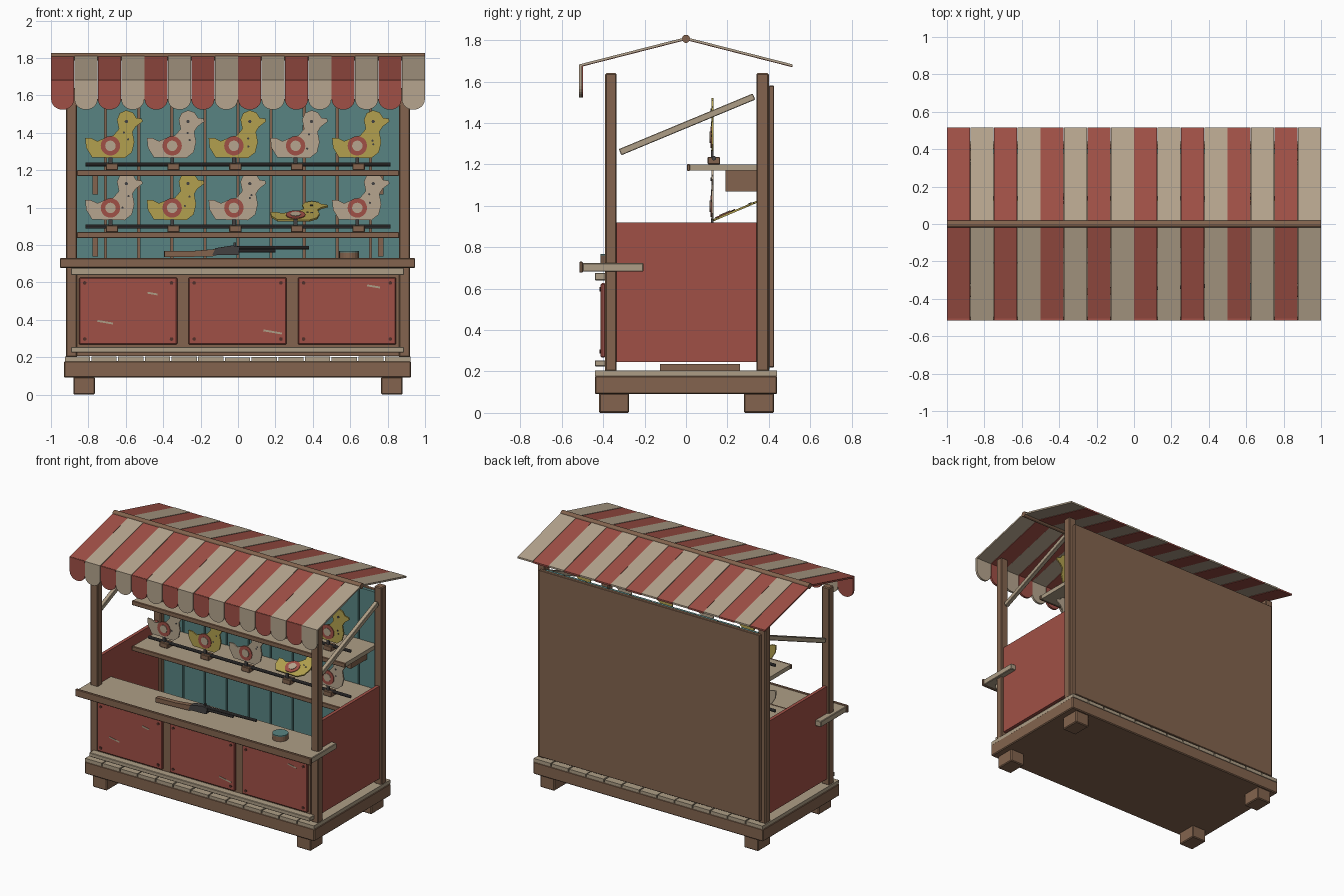
import bpy, bmesh, math, random
from mathutils import Matrix, Vector

random.seed(4)
cube = bpy.data.objects.get("Cube")
if cube:
    bpy.data.objects.remove(cube, do_unlink=True)


def material(name, r, g, b):
    lin = [((c / 255 + 0.055) / 1.055) ** 2.4 for c in (r, g, b)] + [1]
    m = bpy.data.materials.new(name)
    m.use_nodes = True
    m.diffuse_color = lin
    m.node_tree.nodes["Principled BSDF"].inputs["Base Color"].default_value = lin
    return m


BROWN = material("brown wood", 131, 100, 78)
TAN = material("pale wood", 174, 158, 134)
RED = material("faded red", 160, 80, 70)
CREAM = material("cream canvas", 182, 165, 142)
TEAL = material("teal paint", 88, 132, 130)
YELLOW = material("mustard yellow", 178, 160, 78)
METAL = material("dark metal", 68, 66, 66)
RUST = material("dark rust", 84, 48, 42)


def finish(name, bm, mat, bevel=0.0):
    bmesh.ops.recalc_face_normals(bm, faces=bm.faces)
    me = bpy.data.meshes.new(name)
    bm.to_mesh(me)
    bm.free()
    me.materials.append(mat)
    ob = bpy.data.objects.new(name, me)
    bpy.context.collection.objects.link(ob)
    if bevel:
        mod = ob.modifiers.new("soft edges", "BEVEL")
        mod.width = bevel
        mod.segments = 1
    return ob


def box(name, x, y, z, mat, bevel=0.0):
    """Box from (min, max) ranges on each axis."""
    bm = bmesh.new()
    bmesh.ops.create_cube(bm, size=1)
    for v in bm.verts:
        v.co = [r[0] if c < 0 else r[1] for c, r in zip(v.co, (x, y, z))]
    return finish(name, bm, mat, bevel)


def mirrored_box(name, x, y, z, mat, bevel=0.0):
    box("left_" + name, x, y, z, mat, bevel)
    box("right_" + name, (-x[1], -x[0]), y, z, mat, bevel)


def cylinder(name, centre, radius, length, axis, mat, sides=16):
    bm = bmesh.new()
    bmesh.ops.create_cone(bm, cap_ends=True, segments=sides, radius1=radius,
                          radius2=radius, depth=length)
    turn = Vector((0, 0, 1)).rotation_difference(Vector(axis)).to_matrix().to_4x4()
    bm.transform(Matrix.Translation(centre) @ turn)
    return finish(name, bm, mat)


def plate(name, points, thick, mat, move):
    """Outline in x and z, thickened along y, then placed by a matrix."""
    bm = bmesh.new()
    face = bm.faces.new([bm.verts.new((px, -thick / 2, pz)) for px, pz in points])
    new = bmesh.ops.extrude_face_region(bm, geom=[face])["geom"]
    bmesh.ops.translate(bm, vec=(0, thick, 0),
                        verts=[g for g in new if isinstance(g, bmesh.types.BMVert)])
    bm.transform(move)
    return finish(name, bm, mat)


# Base, feet and floor
for y in ((-0.42, -0.275), (0.28, 0.425)):
    mirrored_box("foot", (0.765, 0.88), y, (0, 0.095), BROWN, 0.006)
box("base_beam", (-0.93, 0.925), (-0.44, 0.44), (0.09, 0.18), BROWN, 0.006)
step = 1.855 / 13
for i in range(13):
    x = -0.93 + i * step
    box("floor_plank", (x + 0.004, x + step - 0.004), (-0.44, 0.44),
        (0.178, 0.205 - random.random() * 0.006), TAN)
box("floor_mat", (-0.4, 0.4), (-0.125, 0.26), (0.205, 0.237), BROWN)

# Posts, side panels, braces
for y in ((-0.39, -0.335), (0.34, 0.4)):
    mirrored_box("post", (0.86, 0.92), y, (0.2, 1.64), BROWN, 0.006)
mirrored_box("side_panel", (0.878, 0.902), (-0.335, 0.34), (0.245, 0.92), RED)
for side, name in ((1, "left_brace"), (-1, "right_brace")):
    brace = box(name, (-0.015, 0.015), (-0.35, 0.35), (-0.016, 0.016), TAN, 0.003)
    brace.location = (side * 0.89, 0.005, 1.393)
    brace.rotation_euler.x = math.atan2(0.27, 0.65)

# Back wall: outer board and painted planks
box("back_board", (-0.89, 0.89), (0.4, 0.425), (0.22, 1.58), BROWN, 0.003)
for i in range(10):
    x = -0.885 + i * 0.177
    box("back_plank", (x + 0.006, x + 0.171), (0.378, 0.402), (0.21, 1.575), TEAL)

# Counter front with riveted panels
box("front_board", (-0.86, 0.86), (-0.39, -0.36), (0.205, 0.685), BROWN)
for z in ((0.64, 0.676), (0.225, 0.254)):
    box("front_rail", (-0.893, 0.887), (-0.44, -0.385), z, TAN, 0.003)
for x in (-0.5875, -0.0025, 0.5825):
    box("front_panel", (x - 0.263, x + 0.263), (-0.412, -0.388), (0.267, 0.626), RED, 0.006)
    for dx in (-0.232, 0.232):
        for z in (0.297, 0.597):
            cylinder("rivet", (x + dx, -0.413, z), 0.01, 0.008, (0, 1, 0), RUST, 8)
for x, z, length in ((-0.457, 0.54, 0.055), (-0.71, 0.387, 0.085),
                     (0.185, 0.335, 0.1), (0.725, 0.578, 0.07)):
    scratch = box("scratch", (-length / 2, length / 2), (-0.001, 0.001), (-0.005, 0.005), TAN)
    scratch.location = (x, -0.413, z)
    scratch.rotation_euler.y = 0.17

# Counter top
box("counter_top", (-0.945, 0.94), (-0.5, -0.205), (0.682, 0.724), TAN, 0.004)
box("counter_edge", (-0.953, 0.947), (-0.515, -0.498), (0.677, 0.73), BROWN, 0.004)

# Toy rifle and tin on the counter
place = Matrix.Translation((0, -0.35, 0)) @ Matrix.Rotation(0.05, 4, "Z")
stock = [(-0.395, 0.735), (-0.14, 0.738), (-0.1, 0.75), (-0.12, 0.778), (-0.24, 0.768), (-0.395, 0.768)]
receiver = [(-0.14, 0.745), (0, 0.745), (0.01, 0.79), (-0.03, 0.797), (-0.12, 0.783)]
plate("rifle_stock", stock, 0.035, BROWN, place)
plate("rifle_receiver", receiver, 0.04, METAL, place)
for name, x, z, r, length in (("rifle_barrel", 0.185, 0.786, 0.01, 0.39),
                              ("rifle_tube", 0.1, 0.768, 0.008, 0.2)):
    cylinder(name, place @ Vector((x, 0, z)), r, length, place.to_3x3() @ Vector((1, 0, 0)), METAL, 10)
box("rifle_sight", (-0.024, -0.012), (-0.358, -0.344), (0.79, 0.812), METAL)
cylinder("pellet_tin", (0.594, -0.36, 0.742), 0.053, 0.036, (0, 0, 1), BROWN, 20)
cylinder("pellet_tin_lid", (0.594, -0.36, 0.763), 0.053, 0.008, (0, 0, 1), TEAL, 20)

# Duck targets
DUCK = [(-0.135, 0.042), (-0.13, -0.01), (-0.098, -0.062), (0.075, -0.066), (0.115, -0.035),
        (0.128, 0.02), (0.118, 0.075), (0.135, 0.102), (0.172, 0.13), (0.168, 0.145),
        (0.138, 0.15), (0.12, 0.178), (0.085, 0.19), (0.05, 0.175), (0.035, 0.14),
        (0.045, 0.09), (0.015, 0.055), (-0.03, 0.042), (-0.07, 0.025), (-0.105, 0.042)]


def disc(name, x, z, radius, front, mat, move, sides=20):
    pts = [(x + radius * math.cos(t * math.tau / sides), z + radius * math.sin(t * math.tau / sides))
           for t in range(sides)]
    plate(name, pts, 0.005, mat, move @ Matrix.Translation((0, front, 0)))


def duck(x, z, mat, fallen):
    hinge = Matrix.Translation((x, 0.127, z - 0.07))
    tilt = Matrix.Rotation(math.radians(-67 if fallen else 0), 4, "X")
    move = hinge @ tilt @ Matrix.Translation((0, 0, 0.07))
    plate("duck_body", DUCK, 0.01, mat, move)
    disc("duck_ring", 0, 0, 0.052, -0.007, RED, move)
    disc("duck_bullseye", 0, 0, 0.028, -0.01, CREAM, move)
    disc("duck_eye", 0.085, 0.13, 0.009, -0.006, METAL, move, 10)
    for i in range(2):
        disc("duck_dent", random.uniform(0.06, 0.1), random.uniform(-0.02, 0.08), 0.006,
             -0.0045, METAL, move, 8)
    box("duck_stem", (x - 0.01, x + 0.01), (0.121, 0.133), (z - 0.1, z - 0.06), METAL)


# Shelves with rails, brackets and ducks
for shelf, (top, fallen) in enumerate(((0.868, 3), (1.2, None))):
    box("shelf", (-0.855, 0.855), (0.018, 0.38), (top - 0.03, top), TAN)
    box("shelf_edge", (-0.86, 0.86), (0.005, 0.02), (top - 0.032, top + 0.001), BROWN, 0.003)
    mirrored_box("shelf_bracket", (0.748, 0.778), (0.19, 0.378), (top - 0.13, top - 0.03), BROWN)
    cylinder("target_rail", (0, 0.135, top + 0.03), 0.011, 1.63, (1, 0, 0), METAL, 10)
    for i in range(5):
        x = -0.682 + i * 0.33
        box("target_block", (x - 0.025, x + 0.04), (0.105, 0.165), (top, top + 0.035), BROWN, 0.003)
        yellow = i == fallen or (i + shelf) % 2 == 1
        duck(x, top + 0.13, YELLOW if yellow else CREAM, i == fallen)

# Striped canopy with scalloped valance
cylinder("ridge_pole", (0, 0, 1.806), 0.02, 2, (1, 0, 0), BROWN, 12)
for i in range(16):
    mat = CREAM if i % 2 else RED
    x0, x1 = -1 + i * 0.125, -0.875 + i * 0.125
    lift = 0.002 * (i % 2)
    for side, name in ((-1, "front_canopy"), (1, "back_canopy")):
        strip = box(name, (x0 + 0.001, x1 - 0.001), (0, 0.515), (0, 0.012), mat)
        for v in strip.data.vertices:
            v.co.z += 1.8 - 0.255 * v.co.y + lift
            v.co.y *= side
        strip.data.flip_normals() if side < 0 else None
    arc = [(0.0615 * math.cos(t * math.pi / 12), -0.055 * math.sin(t * math.pi / 12)) for t in range(13)]
    outline = [(-0.0615, 0.105), (0.0615, 0.105)] + arc
    plate("valance_flap", outline, 0.016, mat,
          Matrix.Translation(((x0 + x1) / 2, -0.505 - 2 * lift, 1.578)))
